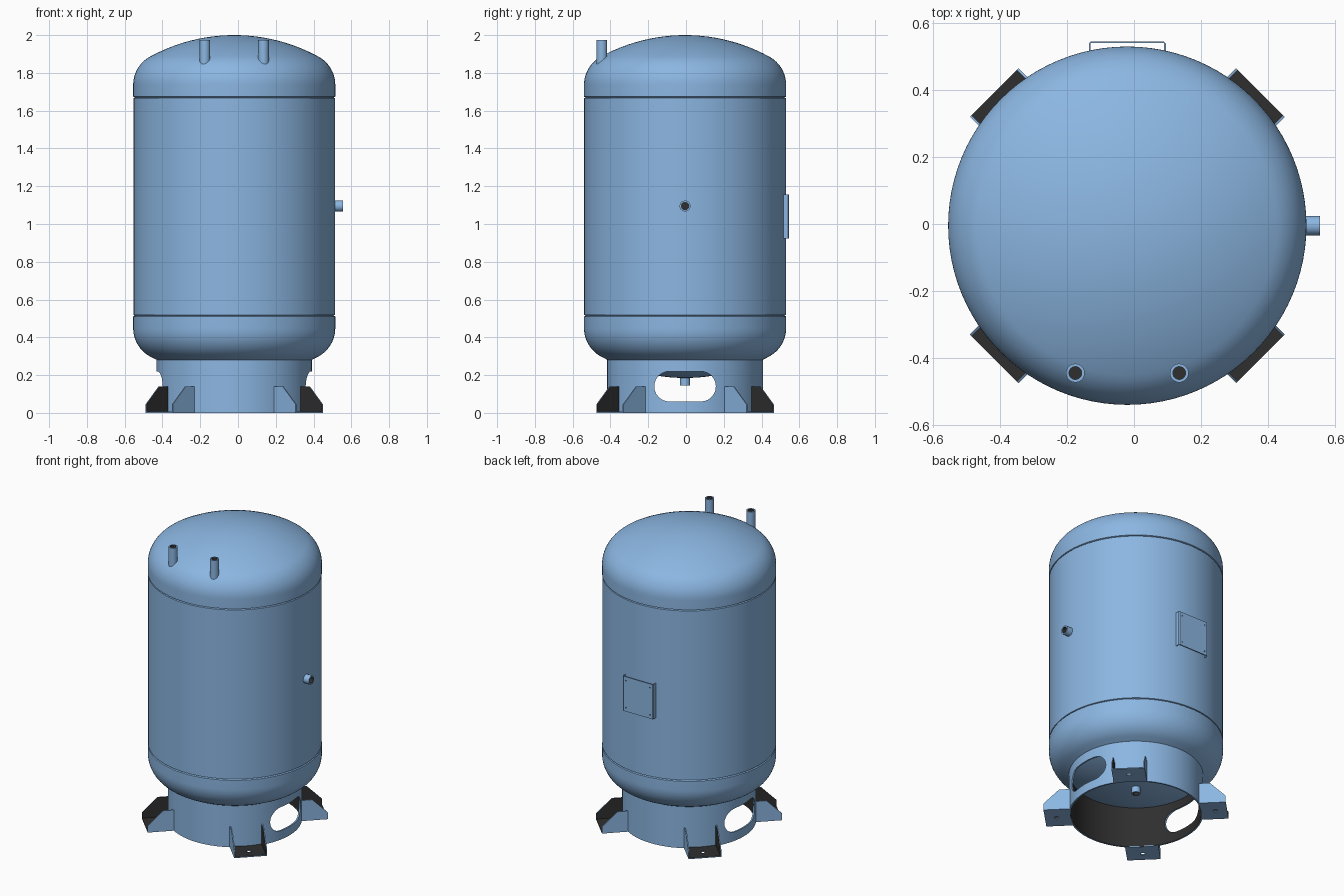
import bpy, bmesh, math
from mathutils import Matrix, Vector

if "Cube" in bpy.data.objects:
    bpy.data.objects.remove(bpy.data.objects["Cube"])

CX, CY = -0.02, -0.005          # tank axis
R = 0.535                       # tank radius


def material(name, rgb):
    m = bpy.data.materials.new(name)
    m.diffuse_color = (*rgb, 1)
    m.use_nodes = True
    m.node_tree.nodes["Principled BSDF"].inputs["Base Color"].default_value = m.diffuse_color
    return m


BLUE = material("steel_blue", (0.26, 0.47, 0.76))
DARK = material("dark_interior", (0.028, 0.028, 0.028))


def finish(name, bm, matrix=Matrix(), dark=None, smooth=True):
    """Turn a bmesh into an object; faces passing the dark rule get the dark colour."""
    bmesh.ops.remove_doubles(bm, verts=bm.verts, dist=1e-5)
    bmesh.ops.recalc_face_normals(bm, faces=bm.faces)
    bm.normal_update()
    for f in bm.faces:
        if dark and dark(f.calc_center_median(), f.normal):
            f.material_index = 1
    me = bpy.data.meshes.new(name)
    bm.to_mesh(me)
    bm.free()
    me.materials.append(BLUE)
    me.materials.append(DARK)
    ob = bpy.data.objects.new(name, me)
    bpy.context.collection.objects.link(ob)
    ob.matrix_world = matrix
    if smooth:
        select(ob)
        bpy.ops.object.shade_smooth_by_angle(angle=math.radians(30))
    return ob


def select(ob):
    bpy.ops.object.select_all(action='DESELECT')
    ob.select_set(True)
    bpy.context.view_layer.objects.active = ob


def lathe(name, profile, segs, matrix, dark=None, closed=False):
    """Revolve (radius, z) points about the local z axis."""
    bm = bmesh.new()
    pts = profile + profile[:1] if closed else profile
    vs = [bm.verts.new((r, 0, z)) for r, z in pts]
    es = [bm.edges.new(p) for p in zip(vs, vs[1:])]
    bmesh.ops.spin(bm, geom=vs + es, cent=(0, 0, 0), axis=(0, 0, 1),
                   angle=2 * math.pi, steps=segs)
    return finish(name, bm, matrix, dark)


def prism(bm, pts, offset):
    """Extrude a flat polygon by an offset vector."""
    f = bm.faces.new([bm.verts.new(p) for p in pts])
    ext = bmesh.ops.extrude_face_region(bm, geom=[f])["geom"]
    bmesh.ops.translate(bm, vec=Vector(offset),
                        verts=[v for v in ext if isinstance(v, bmesh.types.BMVert)])


def cut(ob, cutter):
    """Subtract the cutter, then remove it."""
    cutter.hide_render = True
    mod = ob.modifiers.new("cut", 'BOOLEAN')
    mod.operation, mod.solver, mod.object = 'DIFFERENCE', 'EXACT', cutter
    select(ob)
    bpy.ops.object.modifier_apply(modifier=mod.name)
    bpy.data.objects.remove(cutter)


def at(x=0, y=0, z=0):
    return Matrix.Translation((CX + x, CY + y, z))


def inward(c, n):
    """Faces that look toward the local z axis."""
    return abs(n.z) < 0.5 and c.x * n.x + c.y * n.y < 0


# Dished head: straight flange, knuckle arc and shallow crown
KNUCKLE, CROWN = 0.17, 0.93
HEAD_H = 0.33
cz = HEAD_H - CROWN
kr = R - KNUCKLE
kz = cz + math.sqrt((CROWN - KNUCKLE) ** 2 - kr ** 2)
tilt = math.asin(kr / (CROWN - KNUCKLE))
head = [(R - 0.01, 0), (R, 0.004)]
for i in range(13):
    a = (math.pi / 2 - tilt) * i / 12
    head.append((kr + KNUCKLE * math.cos(a), kz + KNUCKLE * math.sin(a)))
for i in range(1, 13):
    a = tilt * (1 - i / 12)
    head.append((CROWN * math.sin(a), cz + CROWN * math.cos(a)))

lathe("top_head", head, 96, at(z=2 - HEAD_H))
lathe("bottom_head", [(r, -z) for r, z in head], 96, at(z=0.185 + HEAD_H))
lathe("shell", [(R - 0.01, 0.515), (R - 0.001, 0.519), (R - 0.001, 1.666), (R - 0.01, 1.67)],
      96, at())

# Base skirt with a rounded window on each side
SKIRT = 0.412
skirt = lathe("base_skirt", [(SKIRT, 0), (SKIRT, 0.29), (SKIRT - 0.01, 0.29), (SKIRT - 0.01, 0)],
              96, at(), dark=inward, closed=True)
bm = bmesh.new()
outline = []
for side in (1, -1):
    for i in range(13):
        a = -math.pi / 2 + math.pi * i / 12
        outline.append((-0.7, side * (0.083 + 0.08 * math.cos(a)), 0.14 + side * 0.08 * math.sin(a)))
prism(bm, outline, (1.4, 0, 0))
cut(skirt, finish("window_cutter", bm, at(), smooth=False))

# Channel-shaped feet: floor plate with bolt hole and two side gussets
W, T = 0.1025, 0.007


def foot_inside(c, n):
    return (n.z > 0.9 and c.z < 0.02) or (abs(n.y) > 0.9 and c.y * n.y < 0)


for k in range(4):
    m = at() @ Matrix.Rotation(math.radians(45 + 90 * k), 4, 'Z')
    bm = bmesh.new()
    prism(bm, [(0.392, -W, 0), (0.562, -W, 0), (0.562, W, 0), (0.392, W, 0), (0.403, 0, 0)], (0, 0, T))
    plate = finish("foot_plate", bm, m, foot_inside, smooth=False)
    bm = bmesh.new()
    bmesh.ops.create_cone(bm, cap_ends=True, segments=20, radius1=0.014, radius2=0.014, depth=0.1,
                          matrix=Matrix.Translation((0.49, 0, 0)))
    cut(plate, finish("bolt_cutter", bm, m, smooth=False))
    bm = bmesh.new()
    for s in (1, -1):
        prism(bm, [(0.392, s * W, 0), (0.562, s * W, 0), (0.562, s * W, 0.045),
                   (0.465, s * W, 0.14), (0.392, s * W, 0.14)], (0, -s * T, 0))
    finish("foot_gussets", bm, m, foot_inside, smooth=False)


# Open pipe stubs with a dark bore
def pipe(name, radius, length, matrix):
    bore = radius * 0.68
    lathe(name, [(0, 0), (radius, 0), (radius, length), (bore, length),
                 (bore, length * 0.5), (0, length * 0.5)], 32, matrix,
          dark=lambda c, n: math.hypot(c.x, c.y) < bore + 0.001 and c.z > 0.001)


for x in (-0.155, 0.155):
    pipe("top_pipe", 0.028, 0.165, at(x, -0.44, 1.81))
pipe("side_port", 0.029, 0.075, at(0.5, 0, 1.095) @ Matrix.Rotation(math.pi / 2, 4, 'Y'))
pipe("drain_pipe", 0.027, 0.06, at(0, 0, 0.205) @ Matrix.Rotation(math.pi, 4, 'X'))

# Bent nameplate bracket on the back
B, Y0, Y1, T2 = 0.115, 0.515, 0.55, 0.005
bm = bmesh.new()
prism(bm, [(-B, Y0, 0), (-B, Y1 - 0.006, 0), (-B + 0.006, Y1, 0), (B - 0.006, Y1, 0),
           (B, Y1 - 0.006, 0), (B, Y0, 0), (B - T2, Y0, 0), (B - T2, Y1 - T2, 0),
           (-B + T2, Y1 - T2, 0), (-B + T2, Y0, 0)], (0, 0, 0.235))
bracket = finish("nameplate_bracket", bm, at(z=0.922), smooth=False)
bm = bmesh.new()
for x in (-0.09, 0.09):
    for z in (0.025, 0.21):
        bmesh.ops.create_cone(bm, cap_ends=True, segments=12, radius1=0.004, radius2=0.004, depth=0.03,
                              matrix=Matrix.Translation((x, Y1, z)) @ Matrix.Rotation(math.pi / 2, 4, 'X'))
cut(bracket, finish("rivet_cutter", bm, at(z=0.922), smooth=False))
